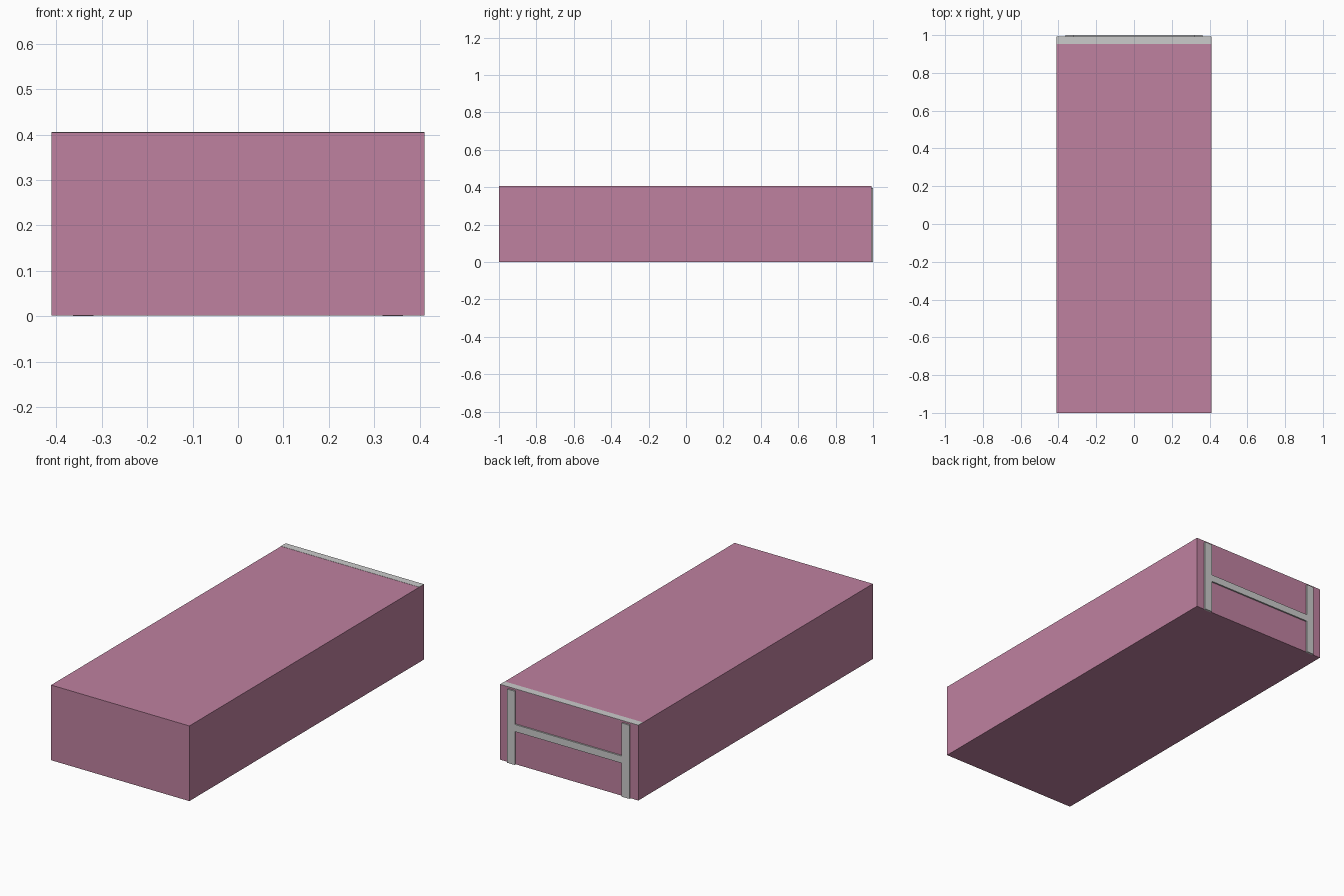
import bpy, bmesh
from mathutils import Vector

if "Cube" in bpy.data.objects:
    bpy.data.objects.remove(bpy.data.objects["Cube"])


def box(name, lo, hi, mat=None):
    lo, hi = Vector(lo), Vector(hi)
    mesh = bpy.data.meshes.new(name)
    bm = bmesh.new()
    bmesh.ops.create_cube(bm, size=1)
    for v in bm.verts:
        v.co = Vector(a * b for a, b in zip(v.co, hi - lo)) + (lo + hi) / 2
    bm.to_mesh(mesh)
    bm.free()
    obj = bpy.data.objects.new(name, mesh)
    bpy.context.collection.objects.link(obj)
    if mat:
        mesh.materials.append(mat)
    return obj


pink = bpy.data.materials.new("pink")
pink.diffuse_color = (0.52, 0.22, 0.35, 1)
pink.use_nodes = True
pink.node_tree.nodes["Principled BSDF"].inputs["Base Color"].default_value = pink.diffuse_color

W, H = 0.411, 0.406       # half width, height
BACK = 0.992              # rear face of the body
BAR_IN, BAR_OUT = 0.318, 0.363

# Main block
box("body", (-W, -1, 0.001), (W, BACK, H - 0.001), pink)

# Thin plate along the rear top edge
box("top_strip", (-W, 0.952, H - 0.003), (W, BACK, H))

# H-shaped frame on the rear face: two uprights and a crossbar
for side, x0, x1 in (("left", -BAR_OUT, -BAR_IN), ("right", BAR_IN, BAR_OUT)):
    box(side + "_upright", (x0, BACK - 0.003, 0), (x1, 1, 0.396))
box("crossbar", (-BAR_IN, BACK - 0.003, 0.18), (BAR_IN, 1, 0.218))
